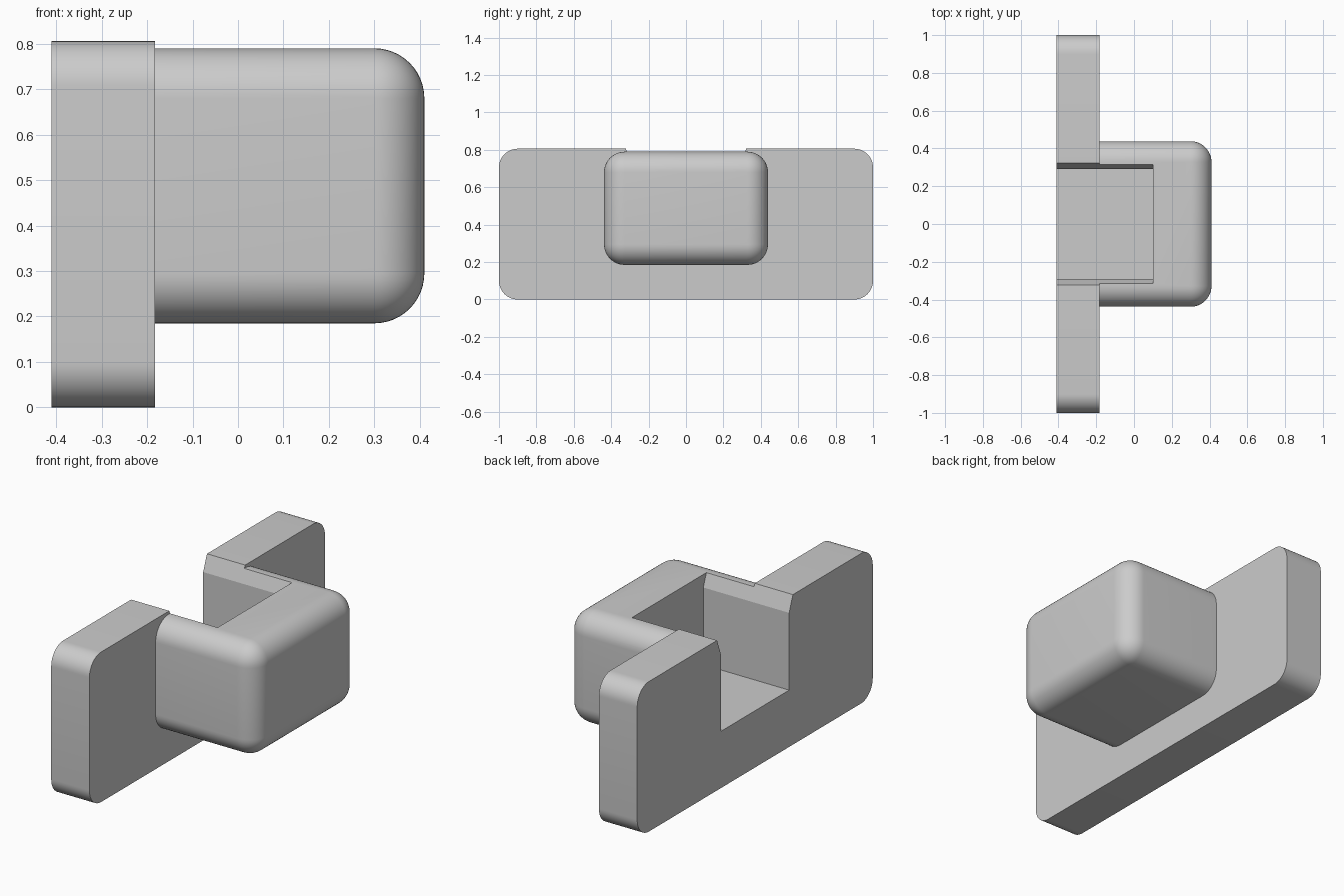
import bpy
import bmesh

default = bpy.data.objects.get("Cube")
if default:
    bpy.data.objects.remove(default, do_unlink=True)

GREY = (0.6, 0.6, 0.6, 1.0)
grey = bpy.data.materials.new("light_grey")
grey.use_nodes = True
grey.diffuse_color = GREY
grey.node_tree.nodes["Principled BSDF"].inputs["Base Color"].default_value = GREY


def make_object(name, bm):
    bmesh.ops.recalc_face_normals(bm, faces=bm.faces[:])
    mesh = bpy.data.meshes.new(name)
    bm.to_mesh(mesh)
    bm.free()
    mesh.materials.append(grey)
    obj = bpy.data.objects.new(name, mesh)
    bpy.context.collection.objects.link(obj)
    return obj


def rounded_box(name, x, y, z, radius, choose):
    """Box between the given limits, rounded on the edges that choose() accepts."""
    bm = bmesh.new()
    bmesh.ops.create_cube(bm, size=1)
    for v in bm.verts:
        v.co = [lim[c > 0] for lim, c in zip((x, y, z), v.co)]
    edges = [e for e in bm.edges if choose(e)]
    bmesh.ops.bevel(bm, geom=edges, offset=radius, segments=12,
                    profile=0.5, affect='EDGES', clamp_overlap=True)
    return make_object(name, bm)


def extrude_profile(name, points, x0, x1):
    """Prism along x from a (y, z) outline."""
    bm = bmesh.new()
    face = bm.faces.new([bm.verts.new((x0, y, z)) for y, z in points])
    res = bmesh.ops.extrude_face_region(bm, geom=[face])
    for item in res["geom"]:
        if isinstance(item, bmesh.types.BMVert):
            item.co.x = x1
    return make_object(name, bm)


def boolean(target, tool, operation):
    mod = target.modifiers.new(operation.lower(), 'BOOLEAN')
    mod.operation = operation
    mod.solver = 'EXACT'
    mod.object = tool
    bpy.context.view_layer.objects.active = target
    bpy.ops.object.modifier_apply(modifier=mod.name)
    bpy.data.objects.remove(tool, do_unlink=True)


# Back plate, rounded on the four corners that run along x
body = rounded_box("slotted_bracket", (-0.41, -0.183), (-1, 1), (0, 0.806), 0.1,
                   lambda e: abs(e.verts[0].co.x - e.verts[1].co.x) > 0.1)

# Housing block, rounded everywhere except where it meets the plate
block = rounded_box("housing_block", (-0.3, 0.41), (-0.438, 0.438), (0.185, 0.79), 0.11,
                    lambda e: any(v.co.x > 0 for v in e.verts))
boolean(body, block, 'UNION')

# Pocket open to the back and top, with a flared mouth
right_side = [(-0.29, 0.305), (-0.29, 0.72), (-0.322, 0.806), (-0.322, 0.9)]
outline = right_side + [(-y, z) for y, z in reversed(right_side)]
pocket = extrude_profile("pocket_cutter", outline, -0.5, 0.1)
pocket.hide_render = True
boolean(body, pocket, 'DIFFERENCE')

# Smooth rounds, crisp edges
bpy.ops.object.select_all(action='DESELECT')
body.select_set(True)
bpy.context.view_layer.objects.active = body
bpy.ops.object.shade_smooth_by_angle(angle=0.35)
